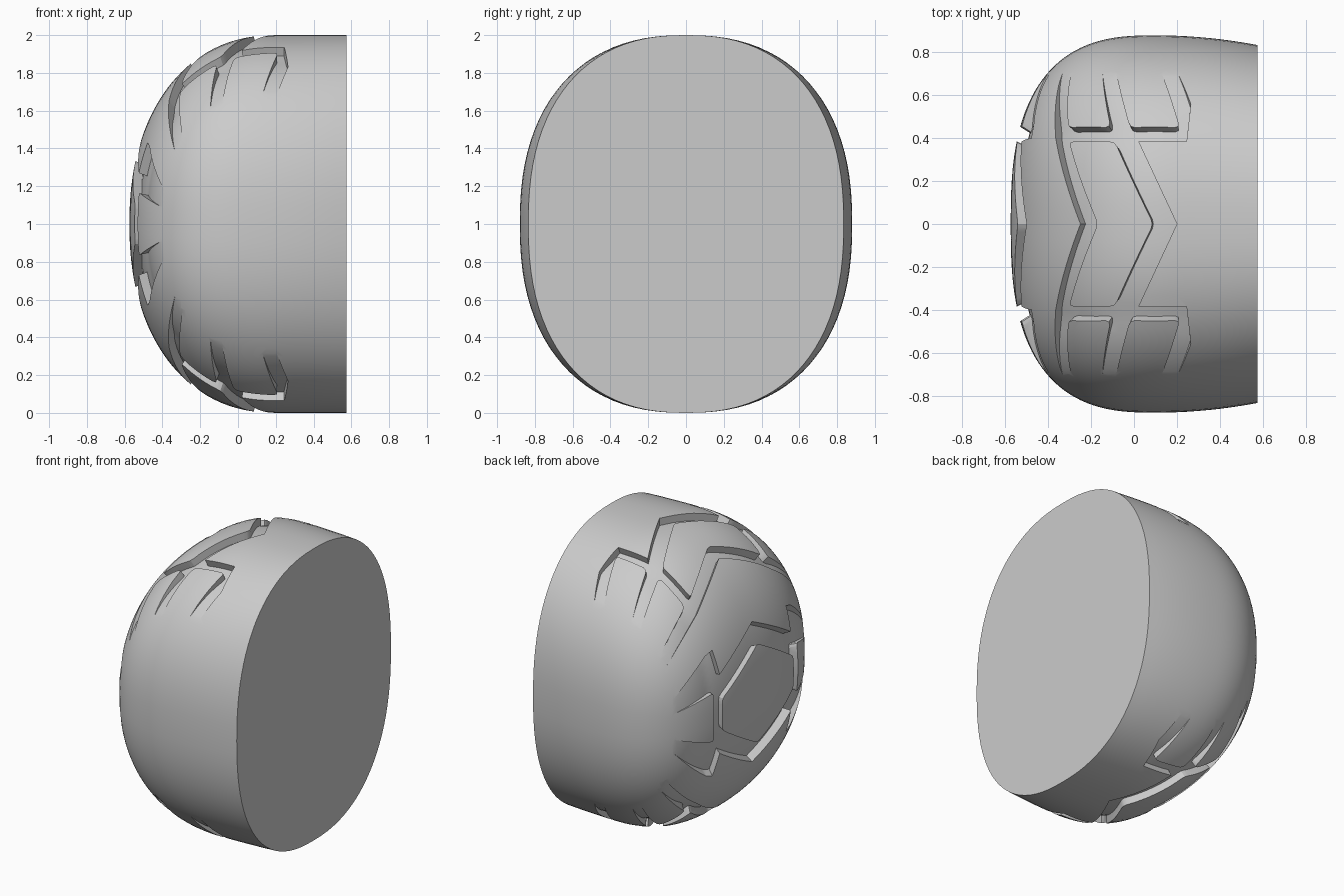
import bpy, bmesh
from math import pi, cos, sin
from mathutils import Vector
from mathutils.bvhtree import BVHTree

if "Cube" in bpy.data.objects:
    bpy.data.objects.remove(bpy.data.objects["Cube"])

TIP, END, RINGS, SEGS = -0.575, 0.575, 48, 96
CENTRE = Vector((0.2, 0, 1))

grey = bpy.data.materials.new("plain grey")
grey.use_nodes = True
grey.diffuse_color = (0.6, 0.6, 0.6, 1)
grey.node_tree.nodes["Principled BSDF"].inputs["Base Color"].default_value = (0.6, 0.6, 0.6, 1)


def make_object(name, bm):
    bmesh.ops.recalc_face_normals(bm, faces=bm.faces)
    mesh = bpy.data.meshes.new(name)
    bm.to_mesh(mesh)
    mesh.materials.append(grey)
    obj = bpy.data.objects.new(name, mesh)
    bpy.context.collection.objects.link(obj)
    return obj


def subtract(target, tools):
    """Cut each tool out of the target, then delete the tools."""
    bpy.context.view_layer.objects.active = target
    for tool in tools:
        mod = target.modifiers.new("cut", "BOOLEAN")
        mod.operation, mod.solver, mod.object = "DIFFERENCE", "EXACT", tool
        bpy.ops.object.modifier_apply(modifier=mod.name)
        bpy.data.objects.remove(tool)


def arc(x, start, power):
    """Half size of the rounded nose at x."""
    t = min(1, max(0, (start - x) / (start - TIP)))
    return (1 - t ** power) ** (1 / power)


def squircle(v):
    return abs(v) ** (2 / 2.35) * (1 if v > 0 else -1)


def dome():
    """Rounded nose with squarish cross-sections and a flat end."""
    bm = bmesh.new()
    tip, prev = bm.verts.new((TIP, 0, 1)), None
    for i in range(1, RINGS + 1):
        x = TIP + (END - TIP) * (i / RINGS) ** 2.5
        half_z = arc(x, 0.2, 2.2)
        half_y = 0.88 * arc(x, 0.1, 2.7) - 0.2 * max(0, x - 0.1) ** 2
        ring = []
        for k in range(SEGS):
            a = 2 * pi * k / SEGS
            ring.append(bm.verts.new((x, half_y * squircle(cos(a)), 1 + half_z * squircle(sin(a)))))
        for k in range(SEGS):
            n = (k + 1) % SEGS
            bm.faces.new((prev[k], prev[n], ring[n], ring[k]) if prev else (tip, ring[n], ring[k]))
        prev = ring
    bm.faces.new(prev)
    bmesh.ops.recalc_face_normals(bm, faces=bm.faces)
    bm.normal_update()
    return bm


def groove_floor():
    """Slightly sunken dome that rises through the surface at the sides."""
    bm = dome()
    moves = [(v, v.normal * 0.05 * max(-0.4, min(1, (0.7 - abs(v.co.y)) / 0.24))) for v in bm.verts]
    for v, m in moves:
        v.co -= m
    return make_object("groove_floor", bm)


def rounded(points, r=0.025):
    out = []
    for i, p in enumerate(points):
        p = Vector(p)
        a, b = [(Vector(q) - p).normalized() * r for q in (points[i - 1], points[(i + 1) % len(points)])]
        out += [p + a, p + (a + b) * 0.25, p + b]
    return out


body_bm = dome()
surface = BVHTree.FromBMesh(body_bm)


def cone(name, points, face, near, far):
    """Cutter with walls spreading from the centre through an outline on the surface."""
    bm, loops = bmesh.new(), ([], [])
    for u, v in points:
        if face == "nose":
            start, ray, axis = Vector((-3, u, 1 + v)), Vector((1, 0, 0)), 0
        else:
            start, ray, axis = Vector((u, v, 4)), Vector((0, 0, -1)), 2
        d = surface.ray_cast(start, ray)[0] - CENTRE
        for loop, reach in zip(loops, (near, far)):
            p = CENTRE + d * (reach / abs(d[axis]))
            if face == "bottom":
                p.z = 2 - p.z
            loop.append(bm.verts.new(p))
    inner, outer = loops
    bm.faces.new(inner)
    bm.faces.new(outer)
    for i in range(len(inner)):
        bm.faces.new((inner[i - 1], inner[i], outer[i], outer[i - 1]))
    return make_object(name, bm)


def flip(points, u=1, v=1):
    return [(a * u, b * v) for a, b in points]


# Tread outlines on the top (x, y), mirrored across y
edge = [(0.2, 0), (0.02, 0.385), (0.245, 0.385), (0.265, 0.56), (0.2, 0.71),
        (-0.33, 0.71), (-0.365, 0.4), (-0.25, 0)]
top_outline = edge + flip(edge[1:-1], v=-1)[::-1]
chevron = [(-0.17, 0), (-0.305, 0.385), (-0.09, 0.385), (0.09, 0), (-0.09, -0.385), (-0.305, -0.385)]
side_a = [(-0.31, 0.45), (-0.11, 0.45), (-0.15, 0.73), (-0.29, 0.73)]
side_b = [(-0.02, 0.45), (0.215, 0.45), (0.12, 0.73), (-0.09, 0.73)]
top_blocks = [chevron, side_a, side_b, flip(side_a, v=-1), flip(side_b, v=-1)]

# Tread outlines on the nose (y, height from middle), mirrored both ways
quarter = [(0, 0.48), (0.385, 0.27), (0.4, 0.43), (0.46, 0.41), (0.71, 0.17)]
half = quarter + flip(quarter, v=-1)[::-1]
nose_outline = half + flip(half[1:-1], u=-1)[::-1]
hexagon = [(0, 0.34), (0.385, 0.11), (0.385, -0.11), (0, -0.34), (-0.385, -0.11), (-0.385, 0.11)]
side = [(0.45, 0.17), (0.73, 0.08), (0.73, -0.08), (0.45, -0.17)]
nose_blocks = [hexagon, side, flip(side, u=-1)]

# Cut the three groove patterns into the dome
body = make_object("domed_body", body_bm)
for face, outline, blocks in (("top", top_outline, top_blocks),
                              ("bottom", top_outline, top_blocks),
                              ("nose", nose_outline, nose_blocks)):
    groove = cone(face + "_grooves", outline, face, 0.17, 1.3)
    raised = [cone("raised_block", rounded(b), face, 0.12, 1.5) for b in blocks]
    subtract(groove, raised + [groove_floor()])
    subtract(body, [groove])

bpy.context.view_layer.objects.active = body
body.select_set(True)
bpy.ops.object.shade_smooth_by_angle(angle=0.5)
